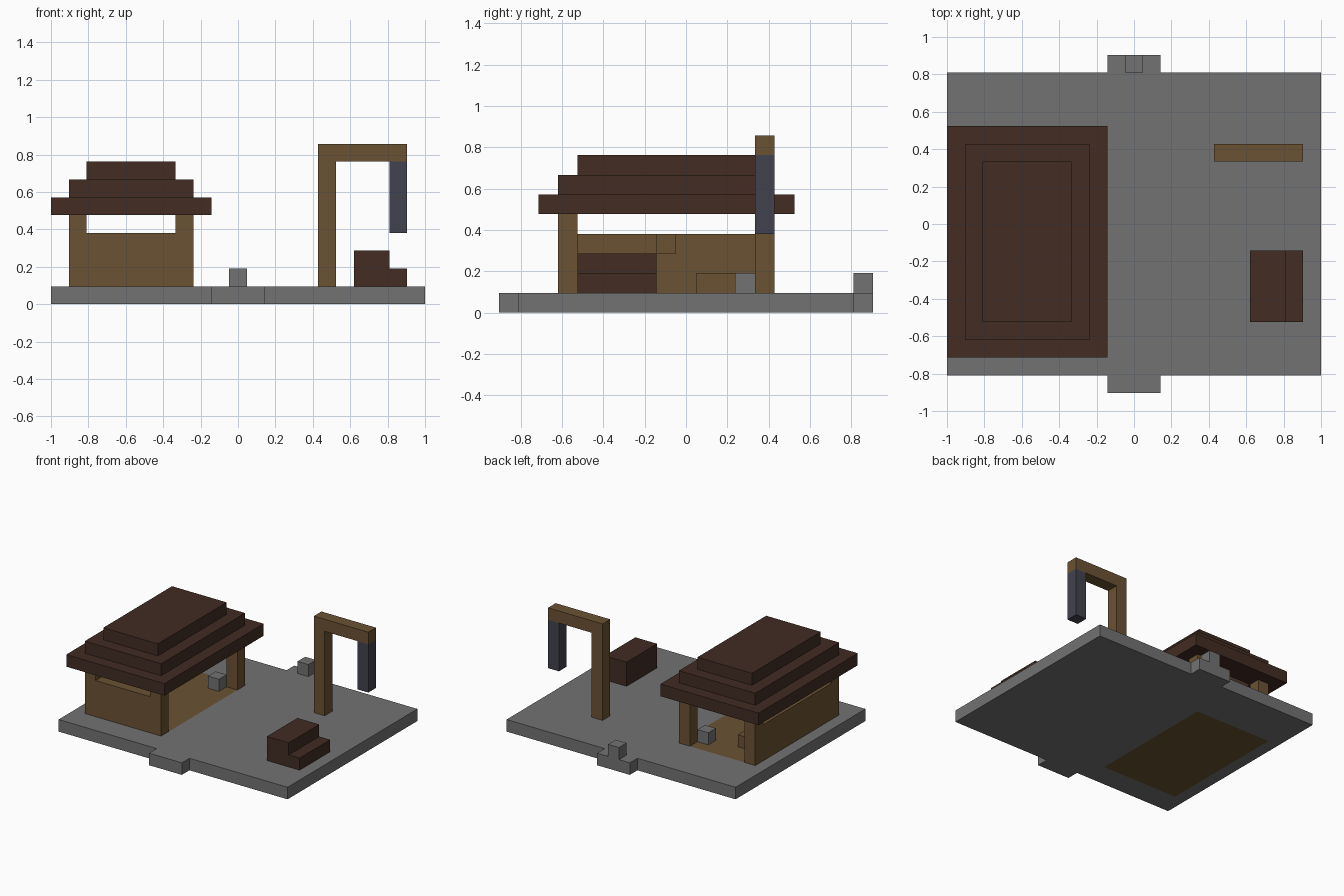
import bpy
import bmesh
from mathutils import Vector

cube = bpy.data.objects.get("Cube")
if cube:
    bpy.data.objects.remove(cube, do_unlink=True)

UNIT = 2 / 21                      # size of one block
ORIGIN = Vector((10.5, 9.5, 0))    # block coordinates of the model centre


def material(name, rgb):
    mat = bpy.data.materials.new(name)
    mat.use_nodes = True
    colour = (*rgb, 1)
    mat.diffuse_color = colour
    bsdf = next(n for n in mat.node_tree.nodes if n.type == 'BSDF_PRINCIPLED')
    bsdf.inputs["Base Color"].default_value = colour
    return mat


stone = material("stone grey", (0.17, 0.17, 0.17))
wood = material("oak brown", (0.147, 0.084, 0.033))
dark = material("dark timber", (0.054, 0.025, 0.017))
slate = material("slate blue", (0.054, 0.054, 0.08))


def part(name, mat, *boxes):
    """Each box is ((x0, x1), (y0, y1), (z0, z1)) in blocks."""
    bm = bmesh.new()
    for spans in boxes:
        low = Vector([s[0] for s in spans])
        high = Vector([s[1] for s in spans])
        verts = bmesh.ops.create_cube(bm, size=1)["verts"]
        for v in verts:
            v.co = ((low + high) / 2 + v.co * (high - low) - ORIGIN) * UNIT
    mesh = bpy.data.meshes.new(name)
    bm.to_mesh(mesh)
    bm.free()
    mesh.materials.append(mat)
    obj = bpy.data.objects.new(name, mesh)
    bpy.context.collection.objects.link(obj)
    return obj


def ring(outer_x, outer_y, z, w):
    """Four boxes forming a rectangular frame of width w."""
    (a, b), (c, d) = outer_x, outer_y
    return [((a, b), (c, c + w), z), ((a, b), (d - w, d), z),
            ((a, a + w), (c + w, d - w), z), ((b - w, b), (c + w, d - w), z)]


# Ground slab, left open where the house floor sits
ground = (0, 1)
part("ground_slab", stone,
     ((0, 1), (1, 18), ground), ((8, 21), (1, 18), ground),
     ((1, 8), (1, 3), ground), ((1, 8), (14, 18), ground))
part("front_step", stone, ((9, 12), (0, 1), ground))
part("back_step", stone, ((9, 12), (18, 19), ground))
part("back_step_post", stone, ((10, 11), (18, 19), (1, 2)))

# House floor, walls and corner posts
part("house_floor", wood, ((1, 8), (3, 14), ground))
part("front_wall", wood, ((1, 8), (3, 4), (1, 4)))
part("side_wall", wood, ((1, 2), (4, 13), (1, 4)))
for side, x in (("right", 1), ("left", 7)):
    part("front_post_" + side, wood, ((x, x + 1), (3, 4), (4, 5)))
    part("back_post_" + side, wood, ((x, x + 1), (13, 14), (1, 5)))

# Stepped roof, hollow below the cap
part("roof_eaves", dark, *ring((0, 9), (2, 15), (5, 6), 2))
part("roof_middle", dark, *ring((1, 8), (3, 14), (6, 7), 1))
part("roof_cap", dark, ((2, 7), (4, 13), (7, 8)))

# Furniture inside the house
part("low_table", wood, ((2, 4), (10, 12), (1, 2)))
part("wall_shelf", wood, ((2, 3), (8, 9), (3, 4)))
part("stone_block", stone, ((6, 7), (12, 13), (1, 2)))

# Gallows-shaped frame with a hanging weight
part("frame_post", wood, ((15, 16), (13, 14), (1, 8)))
part("frame_beam", wood, ((15, 20), (13, 14), (8, 9)))
part("hanging_weight", slate, ((19, 20), (13, 14), (4, 8)))

# Bench with a raised back
part("bench_back", dark, ((17, 19), (4, 8), (1, 3)))
part("bench_seat", dark, ((19, 20), (4, 8), (1, 2)))
